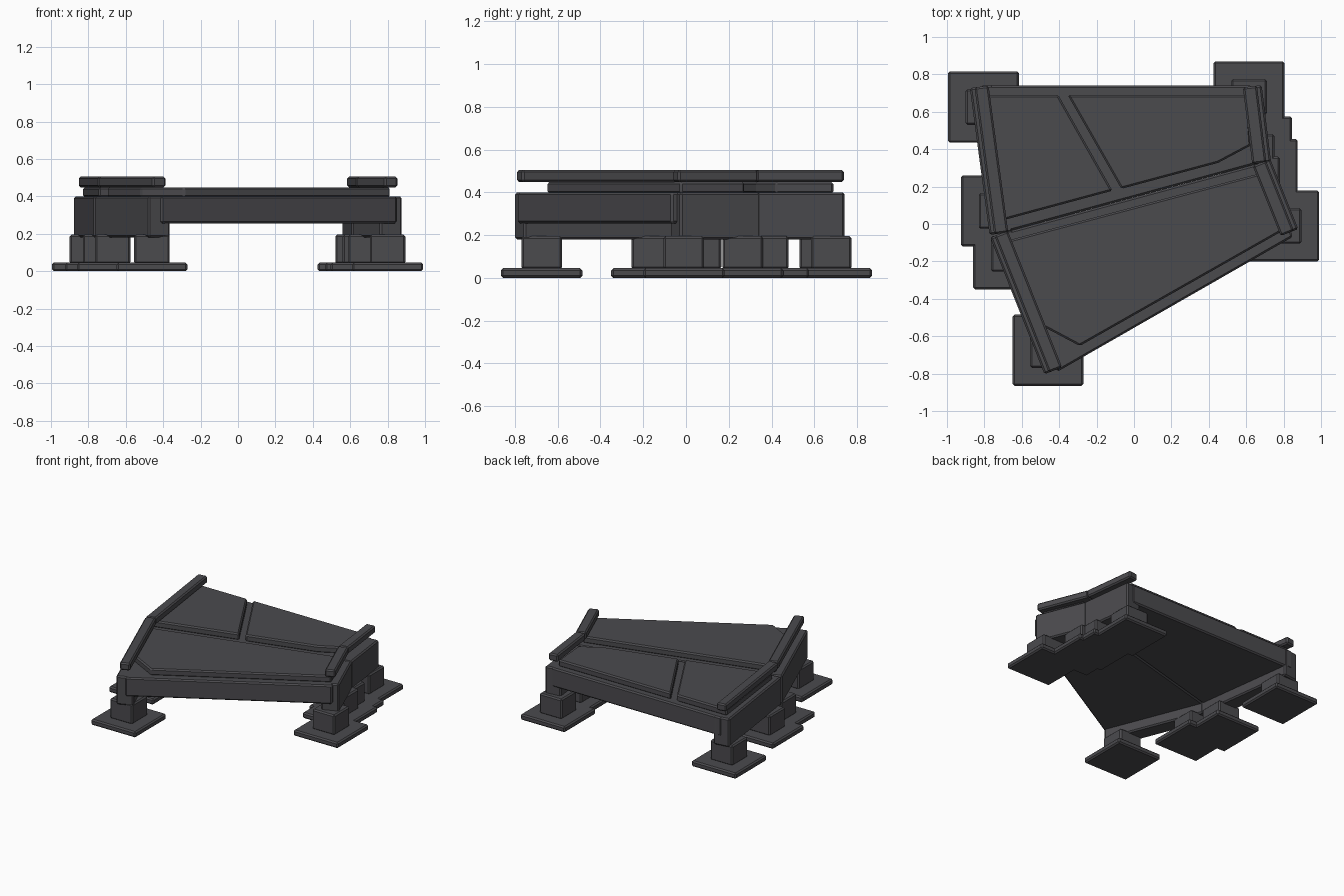
import bpy, bmesh
from mathutils import Vector

if "Cube" in bpy.data.objects:
    bpy.data.objects.remove(bpy.data.objects["Cube"])

mat = bpy.data.materials.new("charcoal_grey")
mat.diffuse_color = (0.07, 0.069, 0.076, 1)
mat.use_nodes = True
mat.node_tree.nodes["Principled BSDF"].inputs["Base Color"].default_value = mat.diffuse_color


def prism(name, pts, z0, z1, bevel=0.01):
    """Extrude a counter-clockwise outline from z0 to z1 with chamfered edges."""
    bm = bmesh.new()
    face = bm.faces.new([bm.verts.new((x, y, z0)) for x, y in pts])
    up = bmesh.ops.extrude_face_region(bm, geom=[face])["geom"]
    for v in up:
        if isinstance(v, bmesh.types.BMVert):
            v.co.z = z1
    bmesh.ops.recalc_face_normals(bm, faces=bm.faces)
    me = bpy.data.meshes.new(name)
    bm.to_mesh(me)
    bm.free()
    ob = bpy.data.objects.new(name, me)
    bpy.context.collection.objects.link(ob)
    me.materials.append(mat)
    m = ob.modifiers.new("chamfer", "BEVEL")
    m.width, m.segments = bevel, 1
    return ob


def square(c, h):
    return [(c[0] + sx * h, c[1] + sy * h) for sx, sy in ((-1, -1), (1, -1), (1, 1), (-1, 1))]


def strip(a, b, half):
    """Rectangle outline along the line a-b."""
    a, b = Vector(a), Vector(b)
    d = (b - a).normalized()
    n = Vector((-d.y, d.x)) * half
    return [tuple(p) for p in (a - n, b - n, b + n, a + n)]


# Foundation pads with pedestals
piers = [(-0.805, 0.625), (-0.735, 0.07), (-0.67, -0.16), (-0.46, -0.675),
         (0.615, 0.68), (0.655, 0.385), (0.685, 0.265), (0.8, -0.01)]
for i, c in enumerate(piers):
    prism(f"foundation_pad_{i}", square(c, 0.19), 0, 0.045)
    prism(f"pedestal_{i}", square(c, 0.095), 0.04, 0.195)

# Side walls and raised curbs along both bent sides
sides = {"left": [(-0.815, 0.735), (-0.71, -0.05), (-0.42, -0.78)],
         "right": [(0.62, 0.735), (0.67, 0.325), (0.82, -0.05)]}
for side, line in sides.items():
    for j in range(2):
        a, b = line[j], line[j + 1]
        prism(f"{side}_wall_{j}", strip(a, b, 0.063), 0.18, 0.40)
        prism(f"{side}_curb_{j}", strip(a, b, 0.038), 0.448, 0.505)

# Structural slab in two bays
prism("back_slab", [(-0.71, -0.05), (0.67, 0.325), (0.63, 0.74), (-0.82, 0.74)], 0.255, 0.40)
prism("front_slab", [(-0.41, -0.79), (0.85, -0.068), (0.69, 0.33), (-0.71, -0.05)], 0.255, 0.40)

# Raised paving panels separated by grooves
prism("back_left_panel", [(-0.745, 0.008), (-0.115, 0.178), (-0.405, 0.69), (-0.83, 0.69)], 0.395, 0.448)
prism("back_right_panel", [(-0.068, 0.188), (0.45, 0.327), (0.625, 0.42), (0.605, 0.69), (-0.355, 0.69)],
      0.395, 0.448)
prism("front_panel", [(-0.52, -0.53), (-0.29, -0.652), (0.815, -0.025), (0.69, 0.275), (-0.70, -0.095)],
      0.395, 0.448)
